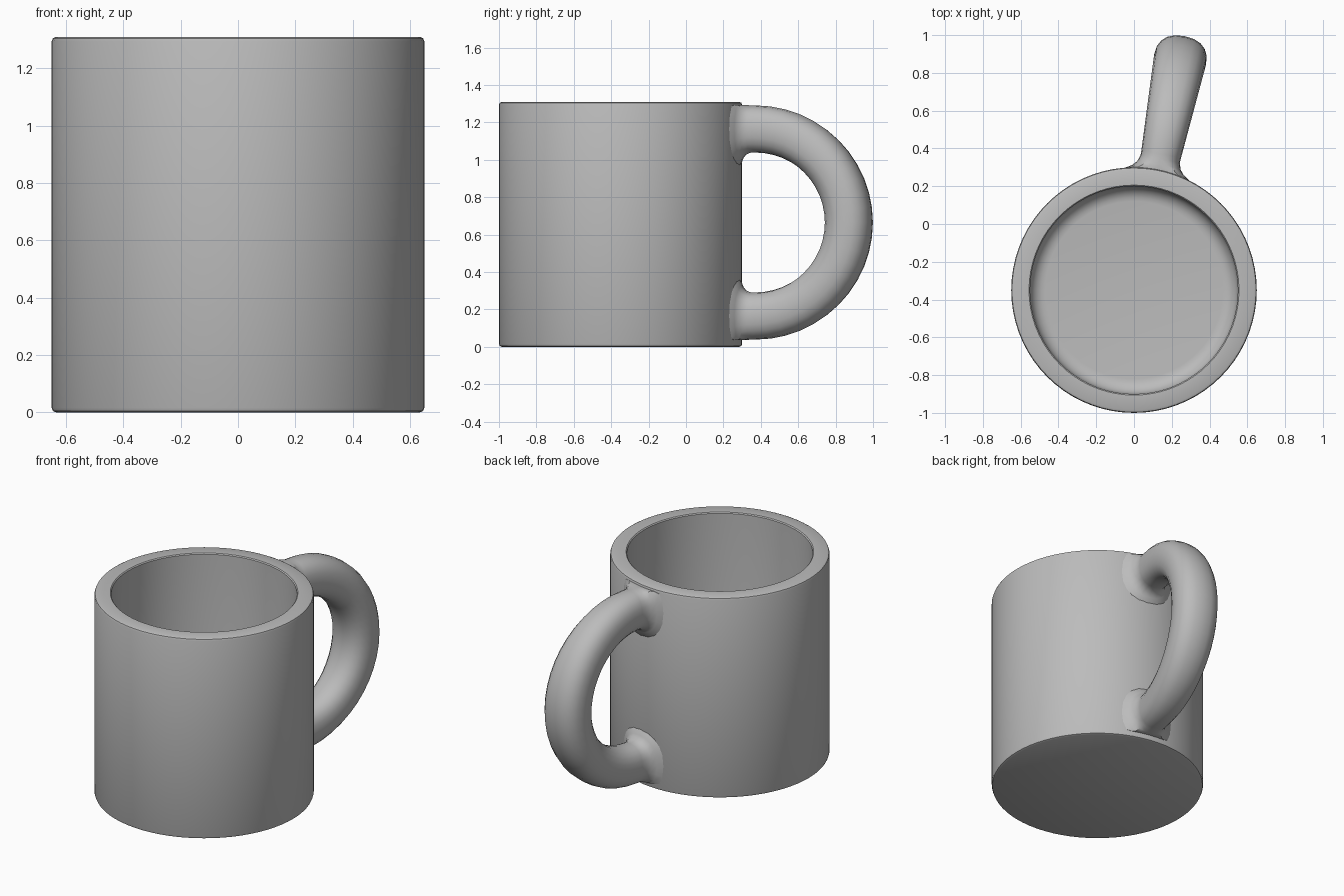
import bpy, bmesh, math

if "Cube" in bpy.data.objects:
    bpy.data.objects.remove(bpy.data.objects["Cube"])

grey = bpy.data.materials.new("ceramic grey")
grey.diffuse_color = (0.5, 0.5, 0.5, 1)
grey.use_nodes = True
grey.node_tree.nodes["Principled BSDF"].inputs["Base Color"].default_value = grey.diffuse_color

CY, R, H = -0.35, 0.65, 1.31      # cup centre, outer radius, height
LEAN = math.radians(11.3)         # handle direction, turned from +y towards +x


def finish(name, bm):
    bmesh.ops.remove_doubles(bm, verts=bm.verts, dist=1e-5)
    bmesh.ops.recalc_face_normals(bm, faces=bm.faces)
    mesh = bpy.data.meshes.new(name)
    bm.to_mesh(mesh)
    bm.free()
    mesh.materials.append(grey)
    ob = bpy.data.objects.new(name, mesh)
    bpy.context.collection.objects.link(ob)
    bpy.ops.object.select_all(action='DESELECT')
    ob.select_set(True)
    bpy.context.view_layer.objects.active = ob
    bpy.ops.object.shade_smooth_by_angle(angle=math.radians(35))
    return ob


# Cup body: lathed profile with softened rim and foot, and a rounded inner floor
profile = [(0, 0), (0.635, 0), (0.646, 0.005), (R, 0.016),
           (R, H - 0.016), (0.646, H - 0.005), (0.635, H),
           (0.556, H), (0.55, H - 0.006)]
floor_z, fillet = 0.10, 0.08
for i in range(7):
    a = math.pi / 2 * i / 6
    profile.append((0.55 - fillet * (1 - math.cos(a)),
                    floor_z + fillet * (1 - math.sin(a))))
profile.append((0, floor_z))

bm = bmesh.new()
verts = [bm.verts.new((r, CY, z)) for r, z in profile]
edges = [bm.edges.new(p) for p in zip(verts, verts[1:])]
bmesh.ops.spin(bm, geom=verts + edges, cent=(0, CY, 0), axis=(0, 0, 1),
               angle=math.tau, steps=72, use_duplicate=False)
finish("cup_body", bm)


# Handle: D-shaped sweep with a rounded section that flares into the wall
MID, ARC_R, START, SIDES = 0.665, 0.5, 0.735, 20
# each station: distance out, height above middle, sweep angle, half width, flare
stations = [(0.63, ARC_R, 0, 0.105, 0.085), (0.651, ARC_R, 0, 0.105, 0.065),
            (0.663, ARC_R, 0, 0.105, 0.034), (0.682, ARC_R, 0, 0.105, 0.012),
            (0.71, ARC_R, 0, 0.106, 0)]
for i in range(13):
    t = math.pi / 2 * i / 12
    stations.append((START + 0.51 * math.sin(t), ARC_R * math.cos(t), t,
                     0.107 + 0.033 * math.sin(t), 0))
# lower half mirrors the upper half
stations += [(r, -h, math.pi - t, w, f) for r, h, t, w, f in reversed(stations[:-1])]


def soft(v):
    return math.copysign(abs(v) ** 0.85, v)


bm = bmesh.new()
rings = []
for r, h, t, half_w, flare in stations:
    ring = []
    for k in range(SIDES):
        a = math.tau * k / SIDES
        side = soft(math.cos(a)) * (half_w + flare)
        depth = soft(math.sin(a)) * (0.126 + flare)
        # keep the flare below the rim and above the foot
        depth = min(depth, 0.128)
        out = r + depth * math.sin(t)
        z = MID + h + depth * math.cos(t)
        if r < START:                      # follow the round wall
            out += (math.sqrt(R * R - side * side) - R) * min(1, (START - r) / 0.07)
        x = side * math.cos(LEAN) + out * math.sin(LEAN)
        y = CY + out * math.cos(LEAN) - side * math.sin(LEAN)
        ring.append(bm.verts.new((x, y, z)))
    rings.append(ring)
for a, b in zip(rings, rings[1:]):
    for k in range(SIDES):
        n = (k + 1) % SIDES
        bm.faces.new((a[k], a[n], b[n], b[k]))
finish("handle", bm)
